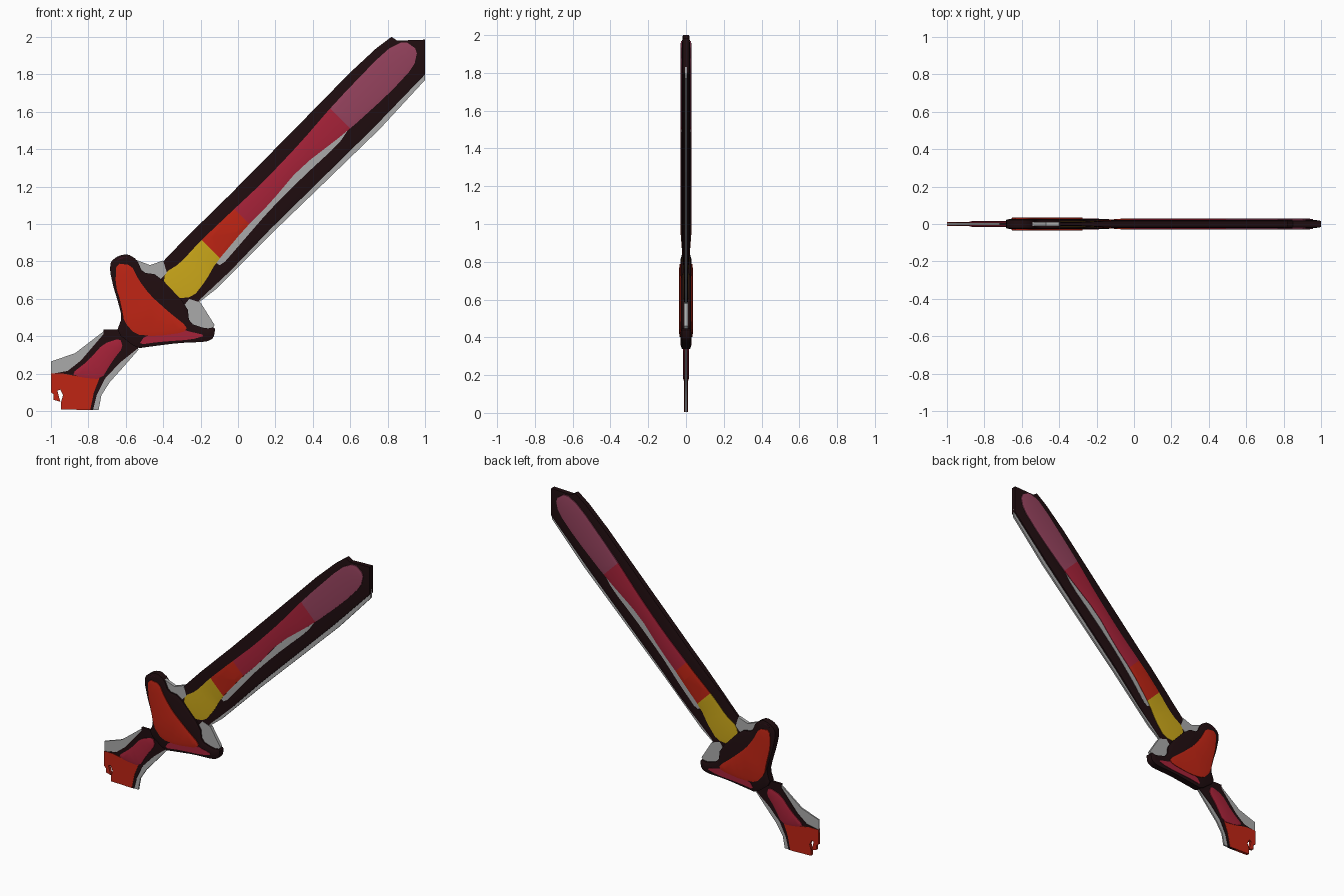
import bpy, bmesh
from math import radians
from mathutils import Vector

cube = bpy.data.objects.get("Cube")
if cube:
    bpy.data.objects.remove(cube, do_unlink=True)


def make_material(name, rgb):
    mat = bpy.data.materials.new(name)
    mat.use_nodes = True
    mat.diffuse_color = (*rgb, 1)
    mat.node_tree.nodes["Principled BSDF"].inputs["Base Color"].default_value = (*rgb, 1)
    return mat


DARK = make_material("dark_maroon", (.014, .004, .005))
GREY = make_material("edge_grey", (.4, .4, .4))
PINK = make_material("dusty_pink", (.3, .055, .11))
CRIMSON = make_material("crimson", (.38, .016, .04))
ORANGE = make_material("orange_red", (.52, .018, .007))
YELLOW = make_material("golden_yellow", (.6, .39, .01))
PLUM = make_material("dark_plum", (.05, .006, .016))


def rounded(points):
    """Cut every corner once so that a hand-placed outline flows."""
    result = []
    for i, point in enumerate(points):
        a, b = Vector(point), Vector(points[(i + 1) % len(points)])
        result += [a.lerp(b, .2), a.lerp(b, .8)]
    return result


def along(co):
    """Position along the diagonal of the blade."""
    return co.x + co.z


def relief(name, outline, edge, crown, bevel, materials, smooth=True, bands=(), waist=False):
    """Two-sided pillow: the outline is 'edge' thick and rises to 'crown'."""
    bm = bmesh.new()
    points = rounded(outline) if smooth else outline
    face = bm.faces.new([bm.verts.new((x, -edge, z)) for x, z in points])
    rim = list(face.edges)
    # rounded shoulder in two steps
    if bevel:
        for share, height in ((.4, .65), (.6, 1)):
            bmesh.ops.inset_region(bm, faces=[face], thickness=bevel * share,
                                   use_boundary=True, use_even_offset=True)
            for v in face.verts:
                v.co.y = -(edge + (crown - edge) * height)
        rim = [e for e in bm.edges if e.is_boundary]
    # side wall down to the middle plane
    wall = bmesh.ops.extrude_edge_only(bm, edges=rim)["geom"]
    for v in wall:
        if isinstance(v, bmesh.types.BMVert):
            v.co.y = 0
    bmesh.ops.triangulate(bm, faces=bm.faces[:])
    # cuts across the blade at the colour borders
    cuts = list(bands) + ([.6, .8, .95] if waist else [])
    for s in cuts:
        bmesh.ops.bisect_plane(bm, geom=bm.verts[:] + bm.edges[:] + bm.faces[:],
                               plane_co=(s, 0, 0), plane_no=(1, 0, 1))
    for f in bm.faces:
        middle = along(f.calc_center_median())
        f.material_index = sum(middle > s for s in bands)
    # the blade thins toward the guard
    if waist:
        for v in bm.verts:
            t = min(max((along(v.co) - .6) / .35, 0), 1)
            v.co.y *= .5 + .5 * t
    bmesh.ops.mirror(bm, geom=bm.verts[:] + bm.edges[:] + bm.faces[:],
                     axis='Y', merge_dist=.0001)
    bmesh.ops.recalc_face_normals(bm, faces=bm.faces[:])
    mesh = bpy.data.meshes.new(name)
    bm.to_mesh(mesh)
    bm.free()
    for mat in materials:
        mesh.materials.append(mat)
    obj = bpy.data.objects.new(name, mesh)
    bpy.context.collection.objects.link(obj)
    bpy.ops.object.select_all(action='DESELECT')
    obj.select_set(True)
    bpy.context.view_layer.objects.active = obj
    bpy.ops.object.shade_smooth_by_angle(angle=radians(35))
    return obj


# Blade: grey cutting edge, dark body, grey streak and coloured centre
relief("blade_cutting_edge",
       [(.9, 1.8), (1, 1.83), (1, 1.77), (.76, 1.51), (.44, 1.2), (.17, .94),
        (-.12, .65), (-.21, .58), (-.3, .6), (.1, 1)],
       .006, .006, 0, [GREY], smooth=False)
relief("blade_body",
       [(.82, 2), (.85, 1.98), (1, 1.985), (1, 1.8), (.73, 1.52), (.44, 1.235),
        (.17, .97), (-.04, .75), (-.2, .6), (-.28, .5), (-.48, .68), (-.4, .8),
        (-.28, .925), (-.04, 1.16), (.33, 1.535), (.6, 1.81), (.74, 1.94)],
       .008, .021, .045, [DARK], smooth=False, waist=True)
relief("blade_streak",
       [(.6, 1.52), (.33, 1.36), (.03, 1), (-.13, .8), (-.09, .775), (.01, .89),
        (.17, 1.075), (.34, 1.245), (.54, 1.43)],
       .023, .023, 0, [GREY], waist=True)
relief("blade_centre",
       [(-.4, .66), (-.39, .74), (-.31, .79), (-.2, .91), (-.02, 1.08), (.14, 1.23),
        (.33, 1.43), (.52, 1.65), (.79, 1.93), (.89, 1.98), (.96, 1.93), (.94, 1.84),
        (.81, 1.7), (.59, 1.5), (.33, 1.3), (.17, 1.11), (.04, .98), (-.12, .79),
        (-.17, .7), (-.24, .61), (-.35, .6)],
       .021, .029, .035, [YELLOW, ORANGE, CRIMSON, PINK],
       bands=(.72, 1.06, 2.11), waist=True)

# Guard: grey wings behind, dark body, coloured faces
relief("guard_upper_wing",
       [(-.55, .81), (-.47, .78), (-.4, .805), (-.38, .74), (-.46, .66), (-.56, .7)],
       .011, .011, 0, [GREY], smooth=False)
relief("guard_lower_wing",
       [(-.26, .6), (-.2, .58), (-.125, .46), (-.16, .41), (-.3, .43), (-.3, .55)],
       .011, .011, 0, [GREY], smooth=False)
relief("guard_body",
       [(-.68, .8), (-.64, .83), (-.59, .84), (-.54, .81), (-.51, .74), (-.43, .73),
        (-.27, .56), (-.26, .47), (-.17, .44), (-.12, .45), (-.13, .39), (-.17, .37),
        (-.31, .365), (-.47, .345), (-.54, .335), (-.65, .42), (-.62, .5), (-.64, .58),
        (-.665, .66), (-.685, .75)],
       .01, .028, .035, [DARK])
relief("guard_plum_cap",
       [(-.655, .77), (-.64, .82), (-.58, .82), (-.55, .78), (-.56, .74), (-.63, .76)],
       .027, .027, 0, [PLUM])
relief("guard_face",
       [(-.65, .79), (-.57, .78), (-.53, .7), (-.47, .62), (-.37, .53), (-.27, .45),
        (-.29, .42), (-.44, .4), (-.55, .41), (-.61, .48), (-.625, .56), (-.655, .68)],
       .028, .036, .03, [ORANGE])
relief("guard_lower_trim",
       [(-.43, .47), (-.38, .475), (-.28, .43), (-.17, .405), (-.25, .382), (-.42, .37),
        (-.53, .355), (-.5, .4), (-.43, .41)],
       .03, .03, 0, [CRIMSON])

# Grip: grey border, dark body, crimson inlay
relief("grip_border",
       [(-1, .265), (-.87, .31), (-.72, .425), (-.64, .43), (-.53, .33), (-.6, .25),
        (-.685, .155), (-.73, .085), (-.745, .005), (-.82, .005), (-.86, .18), (-1, .18)],
       .005, .005, 0, [GREY], smooth=False)
relief("grip_body",
       [(-.99, .2), (-.91, .215), (-.84, .27), (-.72, .41), (-.72, .435), (-.64, .435),
        (-.53, .34), (-.63, .26), (-.71, .175), (-.755, .085), (-.775, .005),
        (-.84, .005), (-.87, .17)],
       .008, .008, 0, [DARK], smooth=False)
relief("grip_inlay",
       [(-.63, .39), (-.615, .34), (-.67, .27), (-.73, .17), (-.84, .18), (-.89, .2),
        (-.8, .27), (-.72, .36)],
       .008, .016, .025, [CRIMSON])

# Pommel: ragged end with a small slit
relief("pommel",
       [(-1, .2), (-.93, .2), (-.85, .185), (-.735, .19), (-.77, .1), (-.79, .005),
        (-.945, .01), (-.945, .05), (-.935, .085), (-.95, .115), (-.965, .11),
        (-.955, .07), (-.948, .05), (-.985, .06), (-.985, .09), (-1, .1)],
       .01, .01, 0, [ORANGE], smooth=False)
